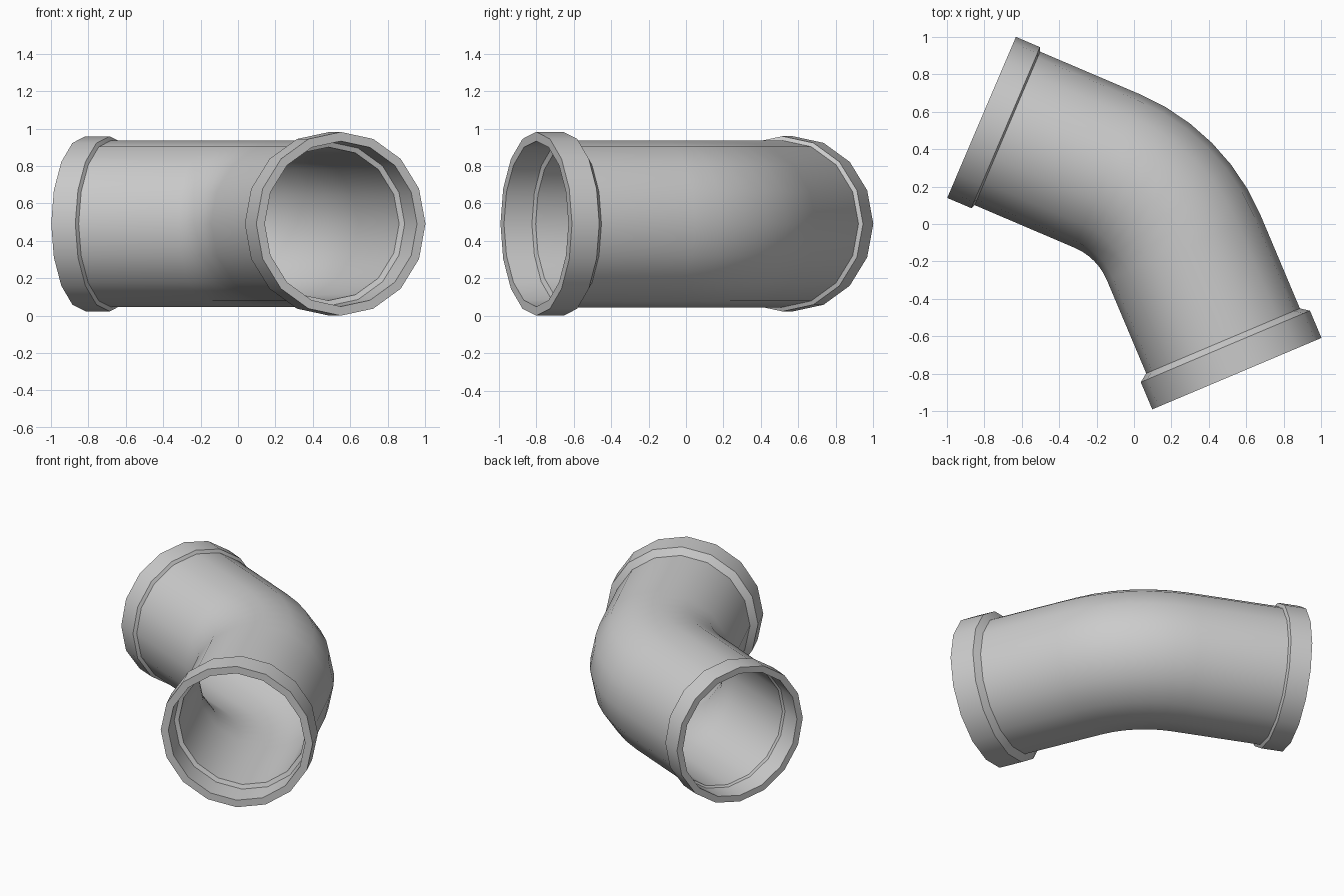
import bpy, bmesh, math
from mathutils import Vector

if "Cube" in bpy.data.objects:
    bpy.data.objects.remove(bpy.data.objects["Cube"])

SIDES, BEND_STEPS = 16, 6
CZ = 0.491
PIPE_R, BORE_R, BEND_R = 0.446, 0.41, 0.77
A0, A1 = math.radians(-23.1), math.radians(-67.1)   # axis headings at both ends
UPPER_END = Vector((-0.815, 0.57))
STRAIGHT = 0.732


def heading(a):
    return Vector((math.cos(a), math.sin(a)))


def side(a):
    return Vector((-math.sin(a), math.cos(a)))


# Centre line: straight, arc, straight
bend_start = UPPER_END + heading(A0) * STRAIGHT
bend_centre = bend_start - side(A0) * BEND_R
bend_end = bend_centre + side(A1) * BEND_R
lower_end = Vector((0.55, -0.80))


def upper(d, r):
    return (UPPER_END + heading(A0) * d, A0, r)


def lower(d, r):
    return (lower_end - heading(A1) * d, A1, r)


def bend(r):
    out = []
    for i in range(BEND_STEPS + 1):
        a = A0 + (A1 - A0) * i / BEND_STEPS
        out.append((bend_centre + side(a) * BEND_R, a, r))
    return out


# Outer skin with both collars, then back through the sockets and bore
stations = [upper(0, 0.468), upper(0.14, 0.468), upper(0.15, PIPE_R)]
stations += bend(PIPE_R)
stations += [lower(0.19, PIPE_R), lower(0.158, 0.491), lower(0, 0.491),
             lower(0, 0.442), lower(0.16, 0.438), lower(0.17, BORE_R)]
stations += bend(BORE_R)[::-1]
stations += [upper(0.15, BORE_R), upper(0.14, 0.423), upper(0, 0.425)]

bm = bmesh.new()
rings = []
for p, a, r in stations:
    n = side(a)
    ring = []
    for k in range(SIDES):
        t = 2 * math.pi * k / SIDES
        q = p + n * (r * math.cos(t))
        ring.append(bm.verts.new((q.x, q.y, CZ + r * math.sin(t))))
    rings.append(ring)
for i, ring in enumerate(rings):
    nxt = rings[(i + 1) % len(rings)]
    for k in range(SIDES):
        j = (k + 1) % SIDES
        bm.faces.new((ring[k], ring[j], nxt[j], nxt[k]))
bmesh.ops.recalc_face_normals(bm, faces=bm.faces)

mesh = bpy.data.meshes.new("pipe_elbow")
bm.to_mesh(mesh)
bm.free()
obj = bpy.data.objects.new("pipe_elbow", mesh)
bpy.context.collection.objects.link(obj)
bpy.context.view_layer.objects.active = obj
obj.select_set(True)
bpy.ops.object.shade_smooth_by_angle(angle=math.radians(30))
